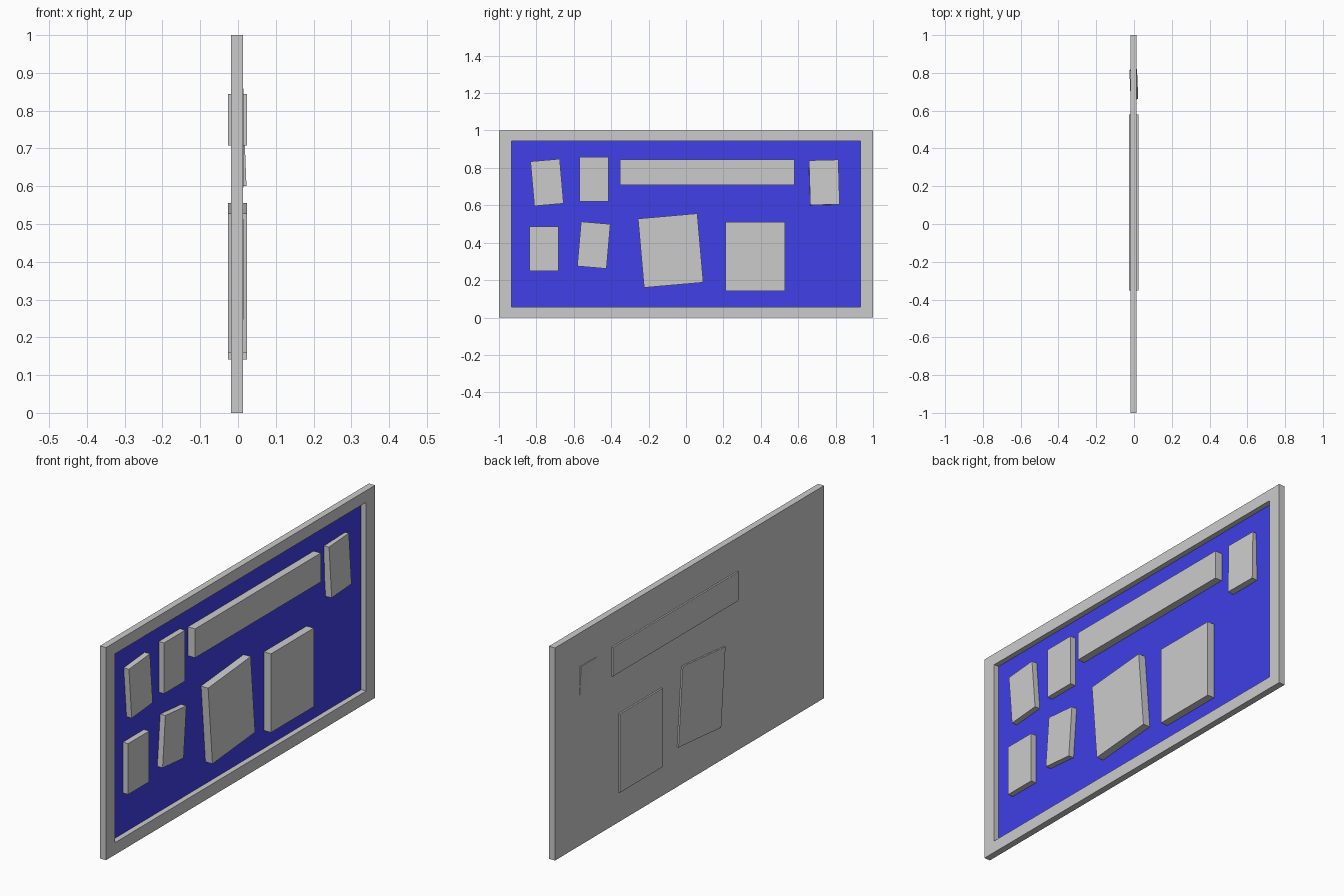
import bpy, bmesh
from math import radians
from mathutils import Matrix, Euler, Vector

if "Cube" in bpy.data.objects:
    bpy.data.objects.remove(bpy.data.objects["Cube"])


def make_object(name, bm):
    mesh = bpy.data.meshes.new(name)
    bm.to_mesh(mesh)
    bm.free()
    ob = bpy.data.objects.new(name, mesh)
    bpy.context.collection.objects.link(ob)
    return ob


def box(bm, center, size, rot=(0, 0, 0)):
    m = Matrix.LocRotScale(Vector(center), Euler([radians(a) for a in rot]), Vector(size))
    bmesh.ops.create_cube(bm, size=1, matrix=m)


# Board: slab whose +x side is inset into a frame with a recessed blue panel
BACK, FRONT, FLOOR = -0.0185, 0.013, -0.0125
bm = bmesh.new()
box(bm, ((BACK + FRONT) / 2, 0, 0.5), (FRONT - BACK, 2, 1))
bm.normal_update()
face = max(bm.faces, key=lambda f: f.normal.x)
bmesh.ops.inset_individual(bm, faces=[face], thickness=0.06)
for v in face.verts:
    v.co.y = 0.934 if v.co.y > 0 else -0.934
    v.co.z = 0.945 if v.co.z > 0.5 else 0.057
panel = bmesh.ops.extrude_discrete_faces(bm, faces=[face])["faces"][0]
for v in panel.verts:
    v.co.x = FLOOR
panel.material_index = 1
bmesh.ops.recalc_face_normals(bm, faces=bm.faces)
board = make_object("framed_board", bm)
blue = bpy.data.materials.new("blue_felt")
blue.diffuse_color = (0.05, 0.05, 0.8, 1)
blue.use_nodes = True
blue.node_tree.nodes["Principled BSDF"].inputs["Base Color"].default_value = blue.diffuse_color
board.data.materials.append(None)
board.data.materials.append(blue)

# Pinned notices: name, (y, z), (width, height), rotation; large ones are thicker
SMALL, LARGE = (0.157, 0.239), (0.318, 0.37)
notices = [
    ("small_note_upper_left", (-0.743, 0.722), SMALL, (5, 0, 0)),
    ("small_note_upper_inner", (-0.492, 0.739), SMALL, (0, 0, 0)),
    ("small_note_lower_left", (-0.759, 0.367), SMALL, (0, 0, 0)),
    ("small_note_lower_inner", (-0.493, 0.387), SMALL, (-5, 0, 0)),
    ("small_note_right", (0.739, 0.722), SMALL, (1.5, -2.3, 2.3)),
    ("header_banner", (0.114, 0.776), (0.934, 0.136), (0, 0, 0)),
    ("large_sheet_tilted", (-0.082, 0.358), LARGE, (5, 0, 0)),
    ("large_sheet", (0.370, 0.326), LARGE, (0, 0, 0)),
]
for name, (y, z), (w, h), rot in notices:
    thick = 0.031 if (w, h) == SMALL else 0.050
    bm = bmesh.new()
    box(bm, (-0.001, y, z), (thick, w, h), rot)
    make_object(name, bm)
